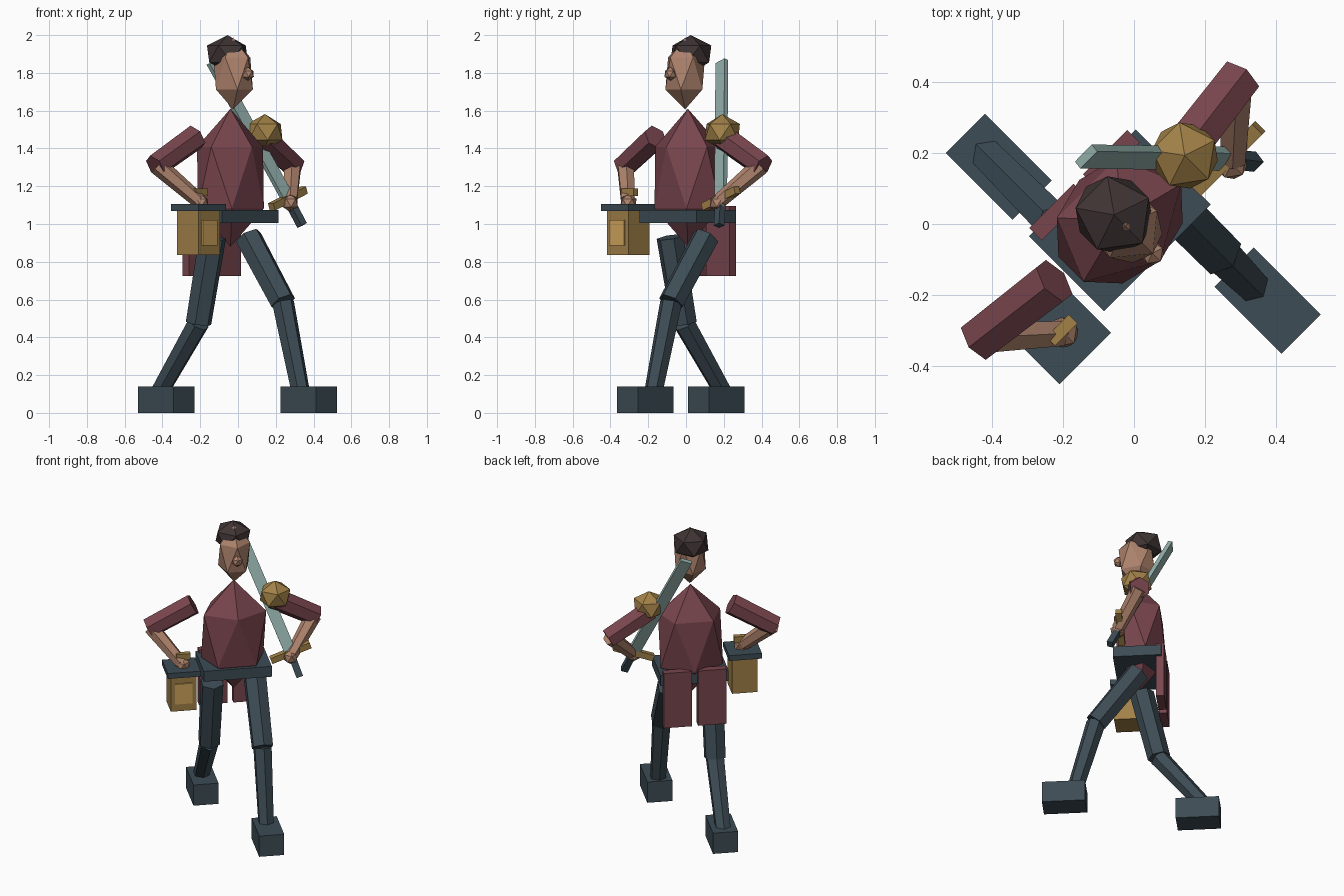
import bpy, bmesh, math
from mathutils import Vector, Matrix

if "Cube" in bpy.data.objects:
    bpy.data.objects.remove(bpy.data.objects["Cube"])

# Local frame: x forward, y character's left, z up; then the figure is turned 45 degrees
TURN = Matrix.Translation((-0.04, 0.01, 0)) @ Matrix.Rotation(-math.pi / 4, 4, 'Z')


def material(name, rgb):
    m = bpy.data.materials.new(name)
    m.diffuse_color = (*rgb, 1)
    m.use_nodes = True
    m.node_tree.nodes["Principled BSDF"].inputs["Base Color"].default_value = m.diffuse_color
    return m


CLOTH = material("maroon_cloth", (0.19, 0.06, 0.075))
SKIN = material("skin", (0.42, 0.225, 0.15))
HAIR = material("dark_hair", (0.05, 0.034, 0.034))
BRASS = material("brass", (0.36, 0.22, 0.065))
NAVY = material("dark_blue", (0.046, 0.072, 0.09))
STEEL = material("pale_steel", (0.29, 0.43, 0.40))
GLOW = material("lamp_glow", (0.65, 0.38, 0.11))


def finish(name, bm, mat, matrix):
    bmesh.ops.transform(bm, matrix=TURN @ matrix, verts=bm.verts)
    me = bpy.data.meshes.new(name)
    bm.to_mesh(me)
    bm.free()
    me.materials.append(mat)
    ob = bpy.data.objects.new(name, me)
    bpy.context.collection.objects.link(ob)
    return ob


def box(name, centre, size, mat):
    bm = bmesh.new()
    bmesh.ops.create_cube(bm, size=1)
    return finish(name, bm, mat, Matrix.Translation(centre) @ Matrix.Diagonal((*size, 1)))


def ball(name, centre, radii, mat):
    bm = bmesh.new()
    bmesh.ops.create_icosphere(bm, subdivisions=1, radius=1)
    return finish(name, bm, mat, Matrix.Translation(centre) @ Matrix.Diagonal((*radii, 1)))


def limb(name, a, b, r1, r2, mat):
    a, b = Vector(a), Vector(b)
    d = b - a
    bm = bmesh.new()
    bmesh.ops.create_cone(bm, cap_ends=True, segments=6, radius1=r1, radius2=r2, depth=d.length)
    rot = d.to_track_quat('Z', 'Y').to_matrix().to_4x4()
    return finish(name, bm, mat, Matrix.Translation((a + b) / 2) @ rot)


def bar(name, a, b, across, width, thick, mat):
    # box from a to b whose width lies along "across"
    a, b = Vector(a), Vector(b)
    z = (b - a).normalized()
    x = Vector(across)
    x = (x - z * x.dot(z)).normalized()
    rot = Matrix((x, z.cross(x), z)).transposed().to_4x4()
    bm = bmesh.new()
    bmesh.ops.create_cube(bm, size=1)
    size = Matrix.Diagonal((width, thick, (b - a).length, 1))
    return finish(name, bm, mat, Matrix.Translation((a + b) / 2) @ rot @ size)


# Torso, head and hair
ball("torso", (0, 0, 1.245), (0.18, 0.228, 0.365), CLOTH)
ball("head", (0.02, 0, 1.797), (0.125, 0.11, 0.19), SKIN)
ball("nose", (0.13, 0, 1.795), (0.036, 0.036, 0.036), SKIN)
ball("hair", (-0.022, 0, 1.9), (0.125, 0.12, 0.1), HAIR)

# Belt
box("belt", (0, 0, 1.04), (0.298, 0.424, 0.07), NAVY)

# Legs: (side, knee forward, knee height, ankle forward)
for label, s, kx, kz, ax in (("left", 1, 0.26, 0.585, 0.395), ("right", -1, -0.105, 0.475, -0.405)):
    y = 0.134 * s
    limb(label + "_thigh", (0, y, 0.93), (kx, y, kz), 0.074, 0.07, NAVY)
    limb(label + "_shin", (kx, y, kz), (ax, y, 0.1), 0.06, 0.05, NAVY)
    box(label + "_boot", (ax + 0.058, y, 0.07), (0.266, 0.156, 0.14), NAVY)

# Coat tails, arms and hands
for label, s in (("left", 1), ("right", -1)):
    box(label + "_coat_tail", (-0.14, 0.107 * s, 0.91), (0.05, 0.176, 0.37), CLOTH)
    limb(label + "_sleeve", (-0.01, 0.25 * s, 1.46), (-0.044, 0.52 * s, 1.305), 0.07, 0.066, CLOTH)
    limb(label + "_forearm", (-0.04, 0.505 * s, 1.31), (0.105, 0.345 * s, 1.125), 0.05, 0.04, SKIN)
    ball(label + "_hand", (0.11, 0.335 * s, 1.112), (0.048, 0.048, 0.048), SKIN)

# Shoulder guard
ball("shoulder_guard", (0, 0.258, 1.487), (0.105, 0.105, 0.095), BRASS)

# Sword over the left shoulder
GUARD = Vector((0.092, 0.338, 1.135))
ACROSS = Vector((0, 0.94, 0.34))
bar("sword_blade", GUARD, (-0.194, 0.06, 1.86), ACROSS, 0.072, 0.026, STEEL)
bar("sword_grip", GUARD, (0.152, 0.385, 0.992), ACROSS, 0.042, 0.038, NAVY)
bar("sword_crossguard", GUARD - ACROSS * 0.13, GUARD + ACROSS * 0.13, (1, 0, 0), 0.04, 0.04, BRASS)

# Lantern in the right hand
LX, LY = 0.103, -0.343
box("lantern_body", (LX, LY, 0.955), (0.16, 0.16, 0.24), BRASS)
box("lantern_lid", (LX, LY, 1.087), (0.205, 0.205, 0.036), NAVY)
box("lantern_window", (LX + 0.08, LY, 0.953), (0.016, 0.11, 0.136), GLOW)
box("lantern_handle", (LX, LY + 0.01, 1.168), (0.034, 0.09, 0.04), BRASS)
box("lantern_stem", (LX, LY, 1.125), (0.03, 0.03, 0.06), BRASS)
